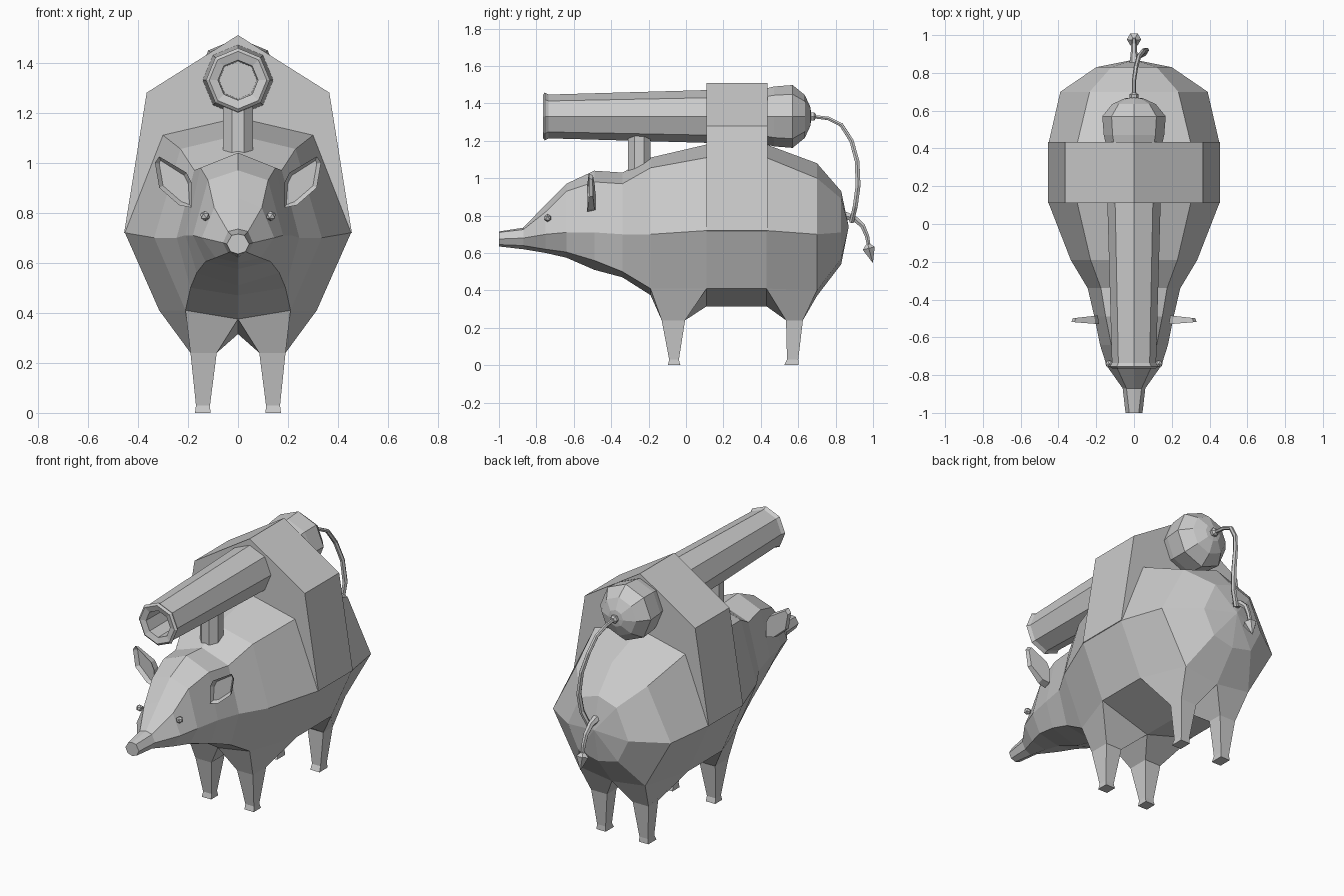
import bpy, bmesh, math
from mathutils import Vector, Matrix

if "Cube" in bpy.data.objects:
    bpy.data.objects.remove(bpy.data.objects["Cube"])


def finish(bm, name, mirror=False):
    """Optionally mirror across x, clean up and make a flat-shaded object."""
    if mirror:
        bmesh.ops.mirror(bm, geom=bm.verts[:] + bm.edges[:] + bm.faces[:],
                         axis='X', merge_dist=0.0)
        bmesh.ops.remove_doubles(bm, verts=bm.verts[:], dist=0.001)
    bmesh.ops.recalc_face_normals(bm, faces=bm.faces[:])
    mesh = bpy.data.meshes.new(name)
    bm.to_mesh(mesh)
    bm.free()
    ob = bpy.data.objects.new(name, mesh)
    bpy.context.collection.objects.link(ob)
    return ob


def bridge(bm, a, b):
    """Quads between two closed rings."""
    n = len(a)
    for i in range(n):
        bm.faces.new((a[i], a[(i + 1) % n], b[(i + 1) % n], b[i]))


def lathe(name, profile, z, sides=8):
    """Turn (y, radius) pairs around a line parallel to y."""
    bm = bmesh.new()
    rings = []
    for y, r in profile:
        angles = [i * math.tau / sides for i in range(sides)]
        rings.append([bm.verts.new((r * math.cos(t), y, z + r * math.sin(t))) for t in angles])
    for a, b in zip(rings, rings[1:]):
        bridge(bm, a, b)
    bm.faces.new(rings[0])
    bm.faces.new(rings[-1])
    return finish(bm, name)


def tube(name, points, radii, sides=6):
    """Loft rings of varying radius along a path."""
    bm = bmesh.new()
    pts = [Vector(p) for p in points]
    rings = []
    for i, p in enumerate(pts):
        d = (pts[min(i + 1, len(pts) - 1)] - pts[max(i - 1, 0)]).normalized()
        u = Vector((1, 0, 0))
        u = (u - d * u.dot(d)).normalized()
        w = d.cross(u)
        rings.append([bm.verts.new(p + radii[i] * (u * math.cos(t) + w * math.sin(t)))
                      for t in (k * math.tau / sides for k in range(sides))])
    for a, b in zip(rings, rings[1:]):
        bridge(bm, a, b)
    bm.faces.new(rings[0])
    bm.faces.new(rings[-1])
    return finish(bm, name)


# Pig body: half sections (y, top z, shoulder x z, flank x z, belly x z, bottom z)
sections = [
    (-1.00, .715, .025, .71, .045, .675, .03, .645, .635),
    (-.87, .735, .04, .725, .06, .68, .04, .64, .62),
    (-.75, .86, .095, .82, .145, .70, .09, .62, .60),
    (-.64, .97, .12, .93, .18, .71, .13, .605, .575),
    (-.49, 1.04, .15, .98, .21, .71, .165, .56, .51),
    (-.34, 1.03, .175, .97, .245, .70, .19, .50, .47),
    (-.19, 1.11, .23, 1.055, .335, .70, .21, .41, .375),
    (.11, 1.18, .30, 1.11, .452, .72, .315, .41, .315),
    (.43, 1.18, .30, 1.11, .452, .72, .315, .41, .315),
    (.70, 1.08, .235, 1.00, .39, .70, .22, .40, .37),
    (.83, .93, .12, .89, .20, .71, .13, .57, .54),
]
bm = bmesh.new()
rows = []
for y, zt, xa, za, xb, zb, xc, zc, zd in sections:
    rows.append([bm.verts.new((x, y, z)) for x, z in
                 ((0, zt), (xa, za), (xb, zb), (xc, zc), (0, zd))])
leg_tops = {}
for k, (a, b) in enumerate(zip(rows, rows[1:])):
    for i in range(4):
        if i == 3 and k in (6, 8):
            leg_tops[k] = (a[3], b[3], b[4], a[4])   # left open for the legs
        else:
            bm.faces.new((a[i], a[i + 1], b[i + 1], b[i]))
bm.faces.new(rows[0])
rump = bm.verts.new((0, .87, .74))
for a, b in zip(rows[-1], rows[-1][1:]):
    bm.faces.new((a, b, rump))

# Legs grow out of the belly faces: rings (inner x, outer x, front y, back y, z)
legs = {
    6: [(.085, .19, -.13, -.005, .24), (.112, .168, -.09, -.038, .03), (.11, .172, -.097, -.03, 0)],
    8: [(.085, .19, .535, .625, .24), (.112, .168, .54, .6, .03), (.11, .172, .525, .602, 0)],
}
for k, rings in legs.items():
    prev = leg_tops[k]
    for xi, xo, yf, yb, z in rings:
        ring = [bm.verts.new(p) for p in ((xo, yf, z), (xo, yb, z), (xi, yb, z), (xi, yf, z))]
        bridge(bm, prev, ring)
        prev = ring
    bm.faces.new(prev)
finish(bm, "pig_body", mirror=True)

# Ears: thick leaf with a hollowed front
bm = bmesh.new()
outline = [(.185, .92), (.205, .96), (.315, 1.025), (.332, 1.0), (.315, .90), (.235, .83), (.185, .82)]
front = [bm.verts.new((x, -.53 + .08 * (x - .19), z)) for x, z in outline]
back = [bm.verts.new((x * .9 + .025, -.485 - .1 * (x - .19), z * .9 + .092)) for x, z in outline]
bridge(bm, front, back)
bm.faces.new(back)
face = bm.faces.new(front)
bmesh.ops.recalc_face_normals(bm, faces=bm.faces[:])
bmesh.ops.inset_region(bm, faces=[face], thickness=.016, depth=-.02)
finish(bm, "ears", mirror=True)

# Eyes
bm = bmesh.new()
bmesh.ops.create_icosphere(bm, subdivisions=1, radius=.021,
                           matrix=Matrix.Translation((.132, -.74, .787)))
finish(bm, "eyes", mirror=True)

# Tail with arrow-shaped tip
tube("tail", [(0, .85, .80), (0, .90, .785), (0, .945, .745), (0, .968, .69), (0, .978, .635)],
     [.024, .018, .015, .013, .011])
tube("tail_tip", [(0, .972, .65), (0, .977, .625), (0, .998, .55)], [.008, .038, .002])

# Saddle block holding the cannon
bm = bmesh.new()
profile = [(0, 1.51), (.365, 1.28), (.455, .72), (.30, .66),
           (-.30, .66), (-.455, .72), (-.365, 1.28)]
ends = [[bm.verts.new((x, y, z)) for x, z in profile] for y in (.11, .435)]
bridge(bm, *ends)
for ring in ends:
    bm.faces.new(ring)
finish(bm, "saddle_block")

# Cannon: bore, flared muzzle, barrel and rounded breech
lathe("cannon", [(-.45, .075), (-.755, .08), (-.765, .115), (-.755, .128), (-.735, .117),
                 (.11, .141), (.42, .148), (.47, .16), (.57, .168),
                 (.635, .115), (.665, .05), (.67, .01)], 1.33)

# Post under the barrel
bm = bmesh.new()
bmesh.ops.create_cone(bm, cap_ends=True, segments=8, radius1=.065, radius2=.065, depth=.27,
                      matrix=Matrix.Translation((0, -.25, 1.105)) @ Matrix.Rotation(math.pi / 8, 4, 'Z'))
finish(bm, "cannon_post")

# Fuse with its collar
lathe("fuse_collar", [(.655, .022), (.685, .025), (.695, .012)], 1.33, 6)
tube("fuse", [(0, .67, 1.33), (0, .76, 1.32), (.01, .83, 1.285), (.025, .885, 1.20),
              (.05, .915, 1.09), (.065, .92, .96), (.055, .905, .85), (.02, .885, .765)],
     [.01, .011, .012, .013, .014, .015, .015, .014])
